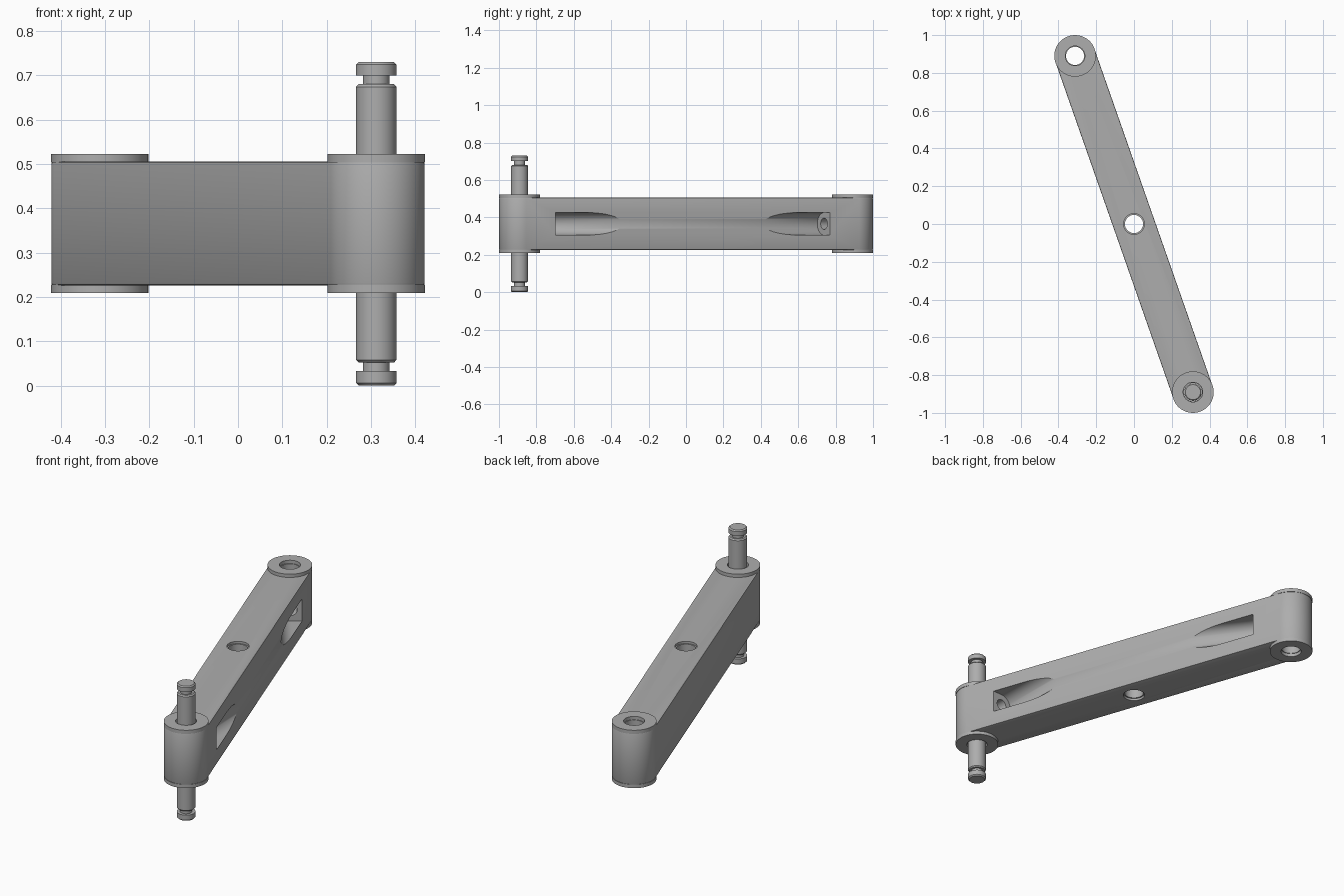
import bpy, bmesh, math
from mathutils import Vector

if "Cube" in bpy.data.objects:
    bpy.data.objects.remove(bpy.data.objects["Cube"], do_unlink=True)

# Arm lies along local X (front end at +X), then is turned about Z
FRONT = Vector((0.312, -0.89))
HALF = FRONT.length
TURN = math.atan2(FRONT.y, FRONT.x)
BOTTOM, TOP = 0.226, 0.505
MID = (BOTTOM + TOP) / 2
Z = Vector((0, 0, 1))

steel = bpy.data.materials.new("plain grey")
steel.use_nodes = True
GREY = (0.42, 0.42, 0.42, 1)
steel.diffuse_color = GREY
steel.node_tree.nodes["Principled BSDF"].inputs["Base Color"].default_value = GREY


def make(name, bm):
    bmesh.ops.recalc_face_normals(bm, faces=bm.faces[:])
    mesh = bpy.data.meshes.new(name)
    bm.to_mesh(mesh)
    bm.free()
    mesh.materials.append(steel)
    obj = bpy.data.objects.new(name, mesh)
    obj.rotation_euler.z = TURN
    bpy.context.collection.objects.link(obj)
    return obj


def arc(radius, start, end, steps, cx=0):
    return [(cx + radius * math.cos(start + (end - start) * i / steps),
             radius * math.sin(start + (end - start) * i / steps)) for i in range(steps + 1)]


def prism(name, profile, origin, ex, ey, sweep):
    """Extrude a flat outline along the sweep vector."""
    bm = bmesh.new()
    face = bm.faces.new([bm.verts.new(origin + ex * a + ey * b) for a, b in profile])
    grown = bmesh.ops.extrude_face_region(bm, geom=[face], use_keep_orig=True)
    moved = [g for g in grown["geom"] if isinstance(g, bmesh.types.BMVert)]
    bmesh.ops.translate(bm, verts=moved, vec=sweep)
    return make(name, bm)


def lathe(name, profile, x, ring=False, steps=64):
    """Spin (radius, height) points about a vertical axis at local x."""
    bm = bmesh.new()
    rings = []
    for r, z in profile:
        rings.append([bm.verts.new((x + px, py, z)) for px, py in arc(r, 0, math.tau, steps)[:-1]])
    pairs = list(zip(rings, rings[1:]))
    if ring:
        pairs.append((rings[-1], rings[0]))
    else:
        bm.faces.new(rings[0])
        bm.faces.new(rings[-1])
    for low, high in pairs:
        for i in range(steps):
            j = (i + 1) % steps
            bm.faces.new((low[i], low[j], high[j], high[i]))
    return make(name, bm)


def activate(obj):
    bpy.ops.object.select_all(action="DESELECT")
    obj.select_set(True)
    bpy.context.view_layer.objects.active = obj


def smooth(obj):
    activate(obj)
    bpy.ops.object.shade_smooth_by_angle(angle=math.radians(30))


# Arm: a bar with round ends and softened rims
X, Y = Vector((1, 0, 0)), Vector((0, 1, 0))
R = 0.109
quarter = math.pi / 2
outline = arc(R, -quarter, quarter, 32, HALF) + arc(R, quarter, 3 * quarter, 32, -HALF)
arm = prism("arm", outline, Z * BOTTOM, X, Y, Z * (TOP - BOTTOM))
rim = arm.modifiers.new("rim", "BEVEL")
rim.width = 0.005
rim.segments = 2
rim.limit_method = "ANGLE"
rim.angle_limit = math.radians(60)

# Bores: plain at both ends, counterbored in the middle
BORE = 0.048
cutters = [lathe("end_bore_cutter", [(BORE, 0.1), (BORE, 0.6)], s * HALF) for s in (1, -1)]
WIDE, STEP = 0.055, 0.012
cutters.append(lathe("middle_bore_cutter", [
    (WIDE, 0.1), (WIDE, BOTTOM + STEP), (BORE, BOTTOM + STEP),
    (BORE, TOP - STEP), (WIDE, TOP - STEP), (WIDE, 0.6)], 0))

# Sloping screw pockets on the left side, each with a hole aimed at the end bore
for s in (1, -1):
    wall = Vector((s * 0.762, 0.057, MID))
    aim = (Vector((s * HALF, 0, MID)) - wall).normalized()
    out = Vector((-s * aim.y, s * aim.x, 0))
    trough = arc(0.06, math.pi, math.tau, 24) + [(0.06, 0.3), (-0.06, 0.3)]
    cutters.append(prism("pocket_cutter", trough, wall, Z, out, aim * -0.7))
    hole = arc(0.03, 0, math.tau, 32)[:-1]
    cutters.append(prism("screw_hole_cutter", hole, wall - aim * 0.02, Z, out, aim * 0.2))

for cutter in cutters:
    cutter.hide_render = True
    cut = arm.modifiers.new("cut", "BOOLEAN")
    cut.operation = "DIFFERENCE"
    cut.solver = "EXACT"
    cut.object = cutter
activate(arm)
for modifier in list(arm.modifiers):
    bpy.ops.object.modifier_apply(modifier=modifier.name)
for cutter in cutters:
    bpy.data.objects.remove(cutter, do_unlink=True)
smooth(arm)

# Flange rings above and below both ends
for label, s in (("front", 1), ("back", -1)):
    for side, low, high in (("upper", TOP - 0.002, 0.523), ("lower", 0.209, BOTTOM + 0.002)):
        smooth(lathe(f"{label}_{side}_flange",
                     [(0.052, low), (0.11, low), (0.11, high), (0.052, high)], s * HALF, ring=True))

# Pin through the front end, grooved near both tips
PIN, NECK, C = 0.046, 0.03, 0.006
smooth(lathe("pin", [
    (PIN - C, 0), (PIN, C), (PIN, 0.033), (NECK, 0.033), (NECK, 0.052),
    (PIN - C, 0.052), (PIN, 0.052 + C), (PIN, 0.68 - C), (PIN - C, 0.68),
    (NECK, 0.68), (NECK, 0.7), (PIN, 0.7), (PIN, 0.73 - C), (PIN - C, 0.73)], HALF))
